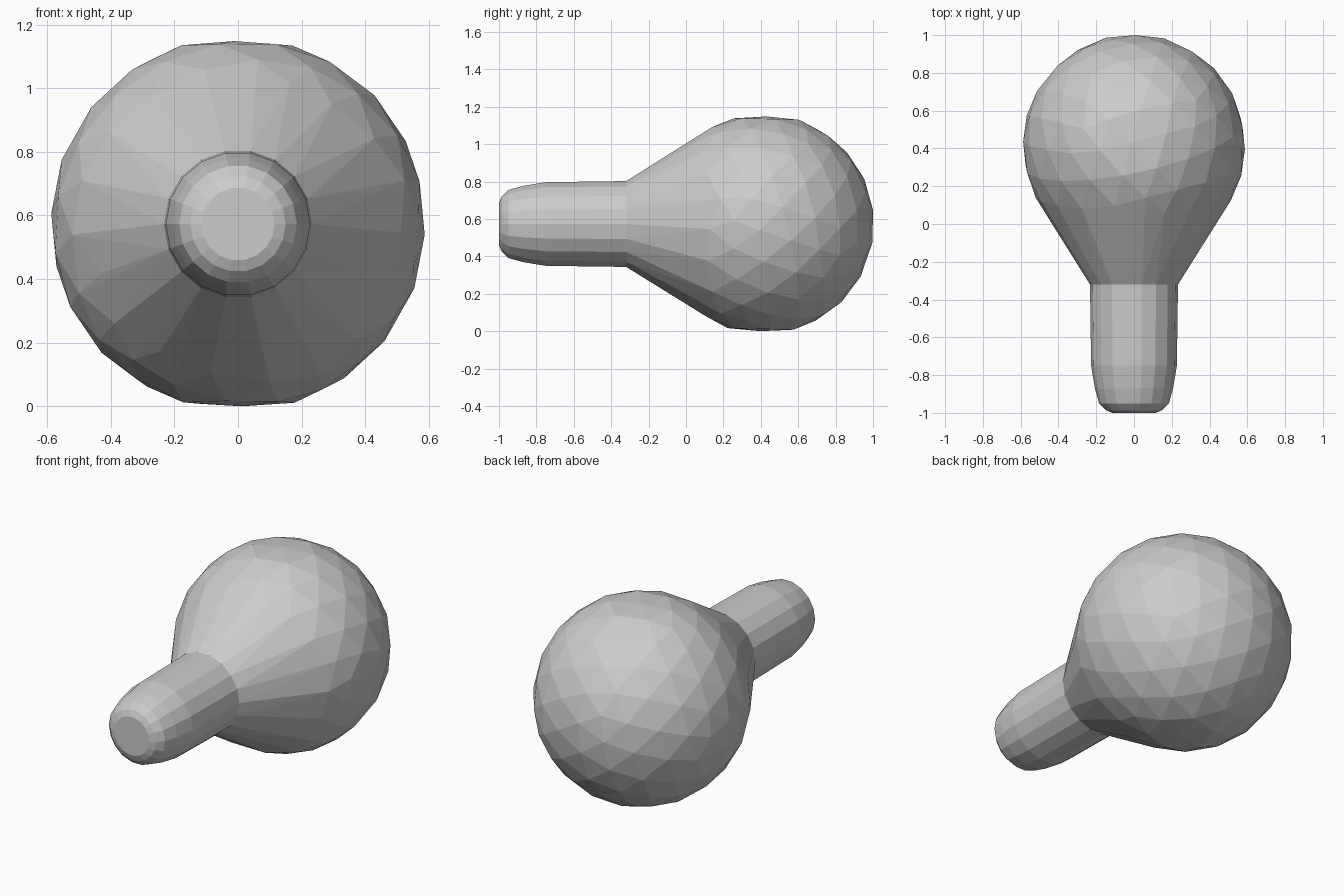
import bpy, bmesh, math
from mathutils import Matrix, Vector

if "Cube" in bpy.data.objects:
    bpy.data.objects.remove(bpy.data.objects["Cube"])

CZ = 0.573      # height of the long axis
SIDES = 18
NECK_Y, NECK_R = -0.32, 0.233


def ring(bm, y, r, turn=0.0):
    return [bm.verts.new((r * math.cos(2 * math.pi * i / SIDES + turn), y,
                          CZ + r * math.sin(2 * math.pi * i / SIDES + turn)))
            for i in range(SIDES)]


def finish(bm, name):
    bmesh.ops.recalc_face_normals(bm, faces=bm.faces)
    mesh = bpy.data.meshes.new(name)
    bm.to_mesh(mesh)
    bm.free()
    obj = bpy.data.objects.new(name, mesh)
    bpy.context.collection.objects.link(obj)
    return obj


# Round head: faceted ball hulled together with the neck ring
bm = bmesh.new()
rot = Matrix.Rotation(0.35, 4, 'Y') @ Matrix.Rotation(0.65, 4, 'X')
bmesh.ops.create_icosphere(bm, subdivisions=3, radius=0.59, matrix=rot)
for v in bm.verts:
    v.co.x = max(-0.587, min(0.587, v.co.x))
    v.co.z = CZ + max(-CZ, min(0.575, v.co.z))
    v.co.y = min(1.0, v.co.y + 0.415)
neck = ring(bm, NECK_Y, NECK_R)
hull = bmesh.ops.convex_hull(bm, input=bm.verts[:])
inner = {g for g in hull['geom_interior'] + hull['geom_unused'] if isinstance(g, bmesh.types.BMVert)}
bmesh.ops.delete(bm, geom=list(inner), context='VERTS')
# Leave the neck open where the handle joins
cap = [f for f in bm.faces if all(abs(v.co.y - NECK_Y) < 1e-4 for v in f.verts)]
bmesh.ops.delete(bm, geom=cap, context='FACES')
# Remove ball faces left inside the hull
center = Vector((0, 0.415, CZ))
stray = [e for e in bm.edges if not e.link_faces]
bmesh.ops.delete(bm, geom=stray, context='EDGES')
outer = set(g for g in hull['geom'] if g.is_valid and isinstance(g, bmesh.types.BMFace))
bmesh.ops.delete(bm, geom=[f for f in bm.faces if f not in outer], context='FACES')
finish(bm, "round_head")

# Handle: turned rod with a rounded end
bm = bmesh.new()
profile = [(NECK_Y, NECK_R), (-0.75, 0.227), (-0.87, 0.207), (-0.95, 0.185), (-0.985, 0.15), (-1.0, 0.115)]
rings = [ring(bm, y, r) for y, r in profile]
for a, b in zip(rings, rings[1:]):
    for i in range(SIDES):
        j = (i + 1) % SIDES
        bm.faces.new((a[i], a[j], b[j], b[i]))
bm.faces.new(rings[-1])
finish(bm, "handle")
